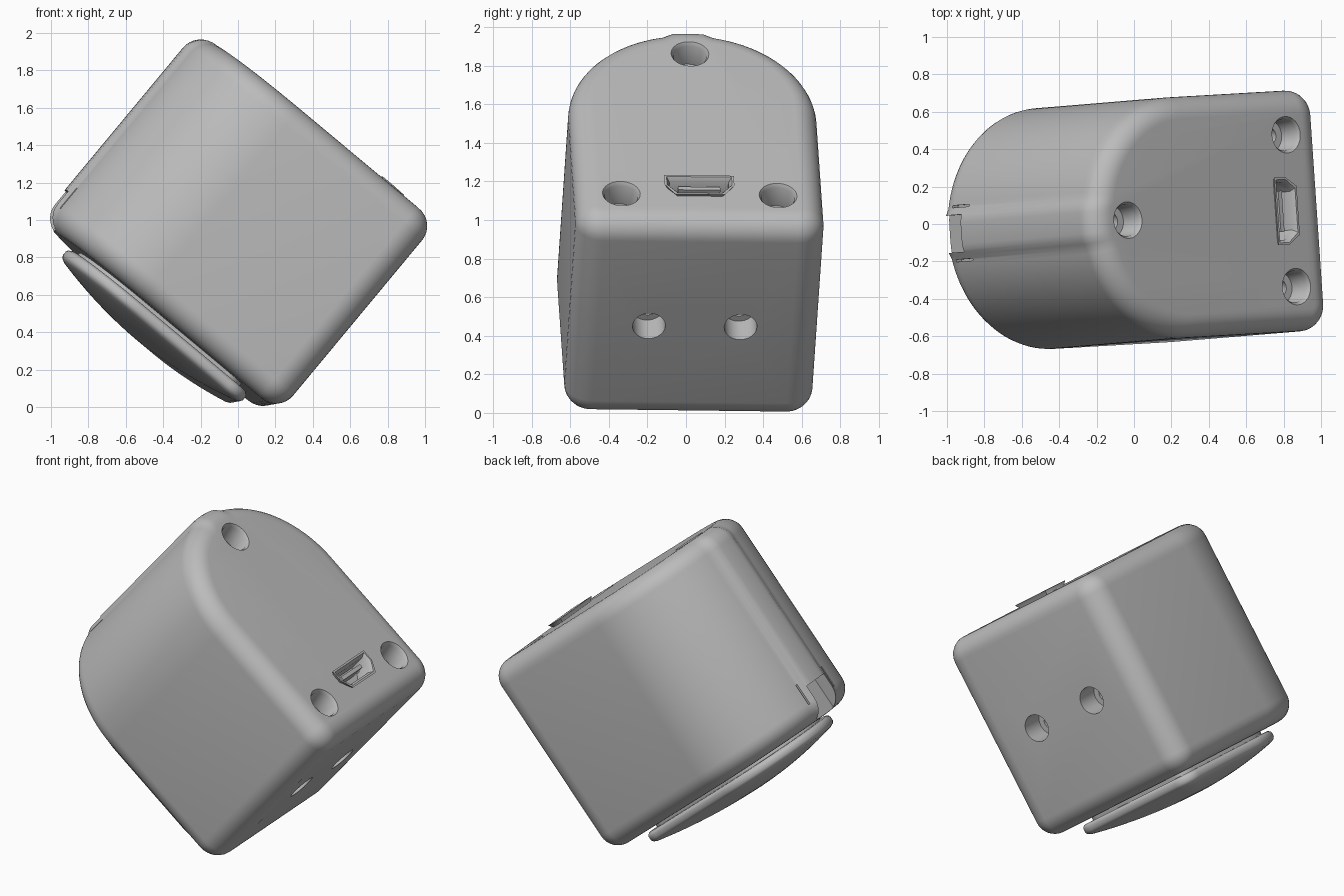
import bpy, bmesh
from math import sin, cos, pi, radians, sqrt
from mathutils import Matrix, Vector

if "Cube" in bpy.data.objects:
    bpy.data.objects.remove(bpy.data.objects["Cube"])

# Tilted housing frame: U to the arch crown, V across, W out of the screw face
T = radians(39.8)
TILT = Matrix(((-cos(T), 0, sin(T)), (0, -1, 0), (sin(T), 0, cos(T)))).to_4x4()
FRAME = (Matrix.Rotation(radians(3.9), 4, 'Z')
         @ Matrix.Rotation(radians(-0.7), 4, 'X') @ TILT)

grey = bpy.data.materials.new("warm_grey_plastic")
grey.use_nodes = True
colour = (0.5, 0.5, 0.5, 1)
grey.diffuse_color = colour
grey.node_tree.nodes["Principled BSDF"].inputs["Base Color"].default_value = colour

U_MIN, ARCH_U, HALF, W_MIN, W_MAX, ROUND = -0.165, 0.79, 0.645, 0.09, 1.41, 0.12


def loft(name, rings, closed=False):
    """Skin a list of equal point rings, capping the ends unless closed."""
    bm = bmesh.new()
    loops = [[bm.verts.new(p) for p in ring] for ring in rings]
    n = len(loops[0])
    pairs = list(zip(loops, loops[1:])) + ([(loops[-1], loops[0])] if closed else [])
    for a, b in pairs:
        for i in range(n):
            j = (i + 1) % n
            bm.faces.new((a[i], a[j], b[j], b[i]))
    if not closed:
        bm.faces.new(loops[0])
        bm.faces.new(loops[-1])
    bmesh.ops.recalc_face_normals(bm, faces=bm.faces)
    mesh = bpy.data.meshes.new(name)
    bm.to_mesh(mesh)
    bm.free()
    obj = bpy.data.objects.new(name, mesh)
    bpy.context.collection.objects.link(obj)
    obj.matrix_world = FRAME
    mesh.materials.append(grey)
    return obj


def arch(u_min, centre, half, corner, w, inset=0, ridge=0):
    """Arched outline with two rounded lower corners and an optional crown ridge."""
    pts = []
    for i in range(73):
        a = -pi / 2 + pi * i / 72
        t = min(1, max(0, (0.14 - abs(half * sin(a))) / 0.06))
        r = half - inset + (ridge * t * t * (3 - 2 * t) if cos(a) > 0.5 else 0)
        pts.append((centre + r * cos(a), r * sin(a), w))
    for side, start in ((1, pi / 2), (-1, pi)):
        for i in range(9):
            a = start + pi / 2 * i / 8
            r = corner - inset
            pts.append((u_min + corner + r * cos(a),
                        side * (half - corner) + r * sin(a), w))
    return pts


def box(name, lo, hi):
    rings = [[(lo[0], lo[1], w), (hi[0], lo[1], w), (hi[0], hi[1], w), (lo[0], hi[1], w)]
             for w in (lo[2], hi[2])]
    return loft(name, rings)


def bore(name, at, axis, profile):
    """Round stepped cutter; the profile lists radius and height along the axis."""
    rot = Vector((0, 0, 1)).rotation_difference(Vector(axis))
    rings = [[Vector(at) + rot @ Vector((r * cos(2 * pi * i / 32),
              r * sin(2 * pi * i / 32), h)) for i in range(32)] for r, h in profile]
    return loft(name, rings)


def cut(target, cutter):
    mod = target.modifiers.new("cut", 'BOOLEAN')
    mod.operation = 'DIFFERENCE'
    mod.solver = 'EXACT'
    mod.object = cutter
    bpy.context.view_layer.objects.active = target
    bpy.ops.object.modifier_apply(modifier=mod.name)
    bpy.data.objects.remove(cutter)


def smooth(obj, angle=35):
    bpy.ops.object.select_all(action='DESELECT')
    obj.select_set(True)
    bpy.context.view_layer.objects.active = obj
    bpy.ops.object.shade_smooth_by_angle(angle=radians(angle))


# Housing with rounded rims on both ends
STEPS = 8
rim = [(ROUND * (1 - sin(pi / 2 * i / STEPS)), ROUND * (1 - cos(pi / 2 * i / STEPS)))
       for i in range(STEPS + 1)]
sections = [(W_MIN + d, s) for s, d in rim]
sections += [(W_MAX - d, s) for s, d in reversed(rim)]
housing = loft("housing", [arch(U_MIN, ARCH_U, HALF, 0.14, w, s, 0.02)
                           for w, s in sections])

# Counterbored screw holes in the arched face
screw = [(0.045, -0.3), (0.045, -0.14), (0.085, -0.14), (0.085, -0.02),
         (0.1, 0.003), (0.1, 0.1)]
for u, v in ((1.215, 0), (0.076, 0.407), (0.076, -0.407)):
    cut(housing, bore("screw_cutter", (u, v, W_MAX), (0, 0, 1), screw))

# Two holes in the flat base
for v in (-0.238, 0.238):
    cut(housing, bore("base_cutter", (U_MIN, v, 0.72), (-1, 0, 0),
                      [(0.05, -0.3), (0.05, -0.15), (0.085, -0.15), (0.085, 0.1)]))

# Crown notch with a thin slit on either side
cut(housing, box("notch_cutter", (1.36, -0.1, -0.1), (1.6, 0.1, 0.3)))
for v in (-0.145, 0.145):
    cut(housing, box("slit_cutter", (1.38, v - 0.006, 0.2), (1.6, v + 0.006, 0.34)))


# Connector port: chamfered metal shell in a recess, with a tongue
def port_ring(w, grow):
    half, hi, lo = 0.165 + grow, 0.06 + grow, -0.06 - grow
    return [(0.125 + u, v, w) for u, v in
            ((hi, -half), (hi, half), (0, half), (lo, half - 0.05),
             (lo, 0.05 - half), (0, -half))]


cut(housing, loft("port_cutter", [port_ring(1.3, 0), port_ring(1.6, 0)]))
shell = loft("port_shell", [port_ring(w, g) for w, g in
             ((1.3, 0.002), (1.41, 0.002), (1.435, 0.016), (1.435, 0.004),
              (1.41, -0.012), (1.3, -0.012))], closed=True)
tongue = box("port_tongue", (0.125, -0.11, 1.29), (0.15, 0.11, 1.4))

# Crowned push pad on the far end, carried on a short neck
pad_rings = []
for w, s in ((0.07, 0.02), (0.06, 0.005), (0.05, 0), (0.025, 0), (0.01, 0.01),
             (0.0, 0.03)):
    pad_rings.append(arch(0.02, 0.76, 0.48, 0.11, w, s))
edge = pad_rings[-1]
for i in range(1, 11):
    k = 1 - i / 10.2
    pad_rings.append([(0.62 + (u - 0.62) * k, v * k, -0.07 * (1 - k * k))
                      for u, v, _ in edge])
pad = loft("push_pad", pad_rings)
neck = loft("pad_neck", [arch(0.08, 0.76, 0.42, 0.09, w) for w in (0.05, 0.12)])

for part in (housing, pad, neck, shell, tongue):
    smooth(part)
